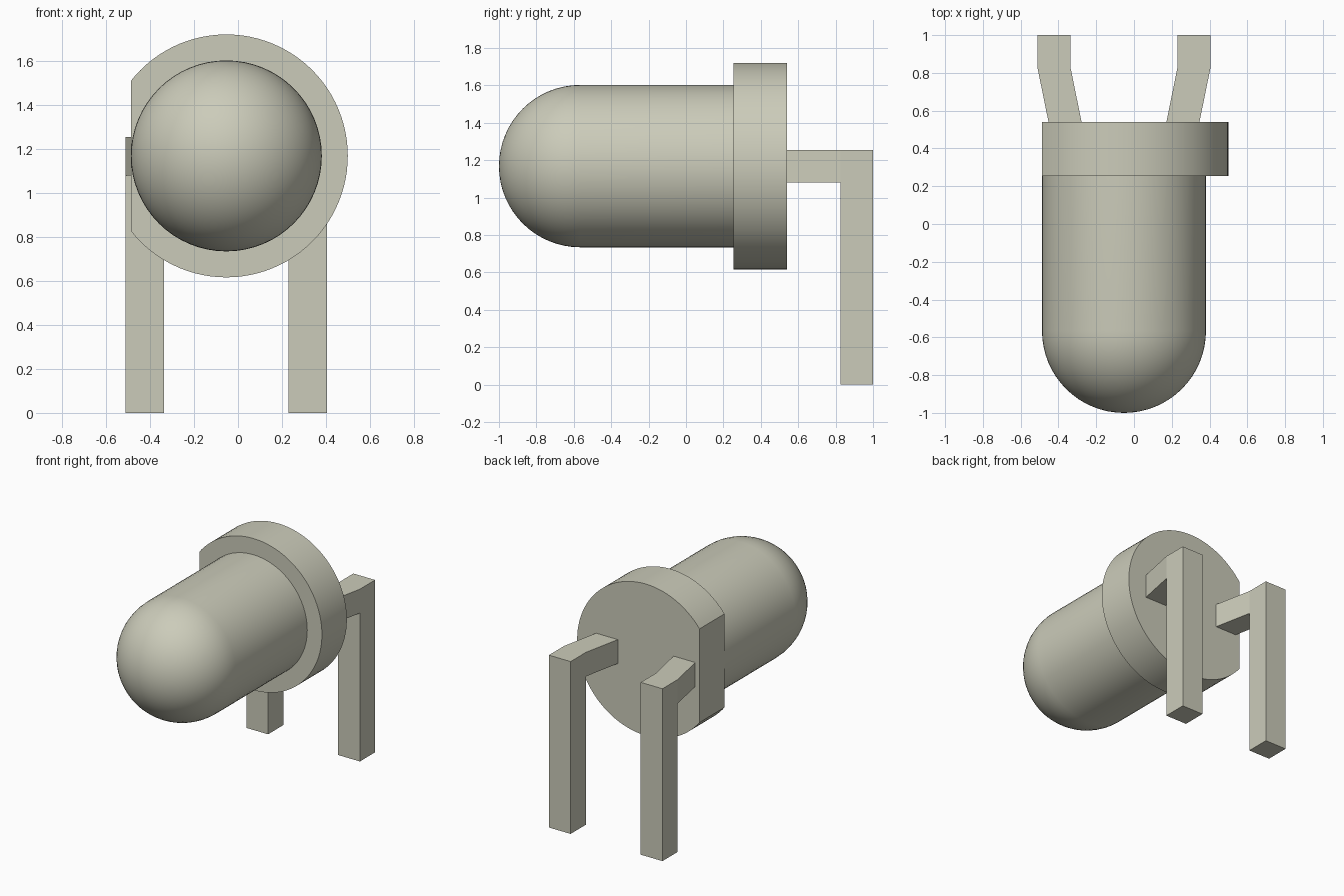
import bpy, bmesh, math
from mathutils import Vector, Matrix

cube = bpy.data.objects.get("Cube")
if cube:
    bpy.data.objects.remove(cube, do_unlink=True)

AXIS_X, AXIS_Z = -0.053, 1.168      # centre line of the round body
LENS_R, FLANGE_R = 0.434, 0.552
FLANGE_FRONT, FLANGE_BACK = 0.253, 0.54
FLAT_X = -0.487
LEAD_W = 0.175

mat = bpy.data.materials.new("pale grey beige")
mat.use_nodes = True
colour = (0.60, 0.60, 0.49, 1.0)
mat.diffuse_color = colour
mat.node_tree.nodes["Principled BSDF"].inputs["Base Color"].default_value = colour


def finish(bm, name, smooth=False):
    bmesh.ops.recalc_face_normals(bm, faces=bm.faces)
    mesh = bpy.data.meshes.new(name)
    bm.to_mesh(mesh)
    bm.free()
    mesh.materials.append(mat)
    obj = bpy.data.objects.new(name, mesh)
    bpy.context.collection.objects.link(obj)
    if smooth:
        bpy.ops.object.select_all(action='DESELECT')
        obj.select_set(True)
        bpy.context.view_layer.objects.active = obj
        bpy.ops.object.shade_smooth_by_angle(angle=math.radians(30))
    return obj


# Domed lens: half profile spun around the body axis
bm = bmesh.new()
dome_y = -1 + LENS_R
profile = [(LENS_R * math.sin(a), dome_y - LENS_R * math.cos(a))
           for a in (math.pi / 2 * i / 16 for i in range(17))]
profile += [(LENS_R, FLANGE_FRONT + 0.02), (0, FLANGE_FRONT + 0.02)]
verts = [bm.verts.new((AXIS_X + r, y, AXIS_Z)) for r, y in profile]
edges = [bm.edges.new(pair) for pair in zip(verts, verts[1:])]
bmesh.ops.spin(bm, geom=verts + edges, cent=(AXIS_X, 0, AXIS_Z), axis=(0, 1, 0),
               angle=math.tau, steps=64, use_duplicate=False)
bmesh.ops.remove_doubles(bm, verts=bm.verts, dist=0.0001)
finish(bm, "lens", smooth=True)

# Flange: disc with one side sliced flat
bm = bmesh.new()
bmesh.ops.create_cone(bm, cap_ends=True, segments=96, radius1=FLANGE_R, radius2=FLANGE_R,
                      depth=FLANGE_BACK - FLANGE_FRONT,
                      matrix=Matrix.Translation((AXIS_X, (FLANGE_FRONT + FLANGE_BACK) / 2, AXIS_Z))
                      @ Matrix.Rotation(math.pi / 2, 4, 'X'))
cut = bmesh.ops.bisect_plane(bm, geom=bm.verts[:] + bm.edges[:] + bm.faces[:],
                             plane_co=(FLAT_X, 0, 0), plane_no=(-1, 0, 0), clear_outer=True)
bmesh.ops.holes_fill(bm, edges=[e for e in bm.edges if e.is_boundary])
finish(bm, "flange", smooth=True)


# Lead: splayed arm going back, then a straight leg down to the ground
def lead(name, side):
    bm = bmesh.new()
    rings = []
    for offset, y in ((0.312, FLANGE_BACK), (0.37, 0.825), (0.37, 1.0)):
        x = AXIS_X + side * offset
        rings.append([bm.verts.new((x + dx * LEAD_W / 2, y, z))
                      for dx, z in ((-1, 1.08), (1, 1.08), (1, 1.255), (-1, 1.255))])
    for a, b in zip(rings, rings[1:]):
        for i in range(4):
            j = (i + 1) % 4
            face = bm.faces.new((a[i], a[j], b[j], b[i]))
            if i == 0:
                underside = face        # ends as the rear section's underside
    bm.faces.new(rings[0])
    bm.faces.new(rings[-1])
    out = bmesh.ops.extrude_face_region(bm, geom=[underside])
    for v in out["geom"]:
        if isinstance(v, bmesh.types.BMVert):
            v.co.z = 0
    if underside.is_valid:
        bm.faces.remove(underside)
    finish(bm, name)


lead("left_lead", 1)
lead("right_lead", -1)
